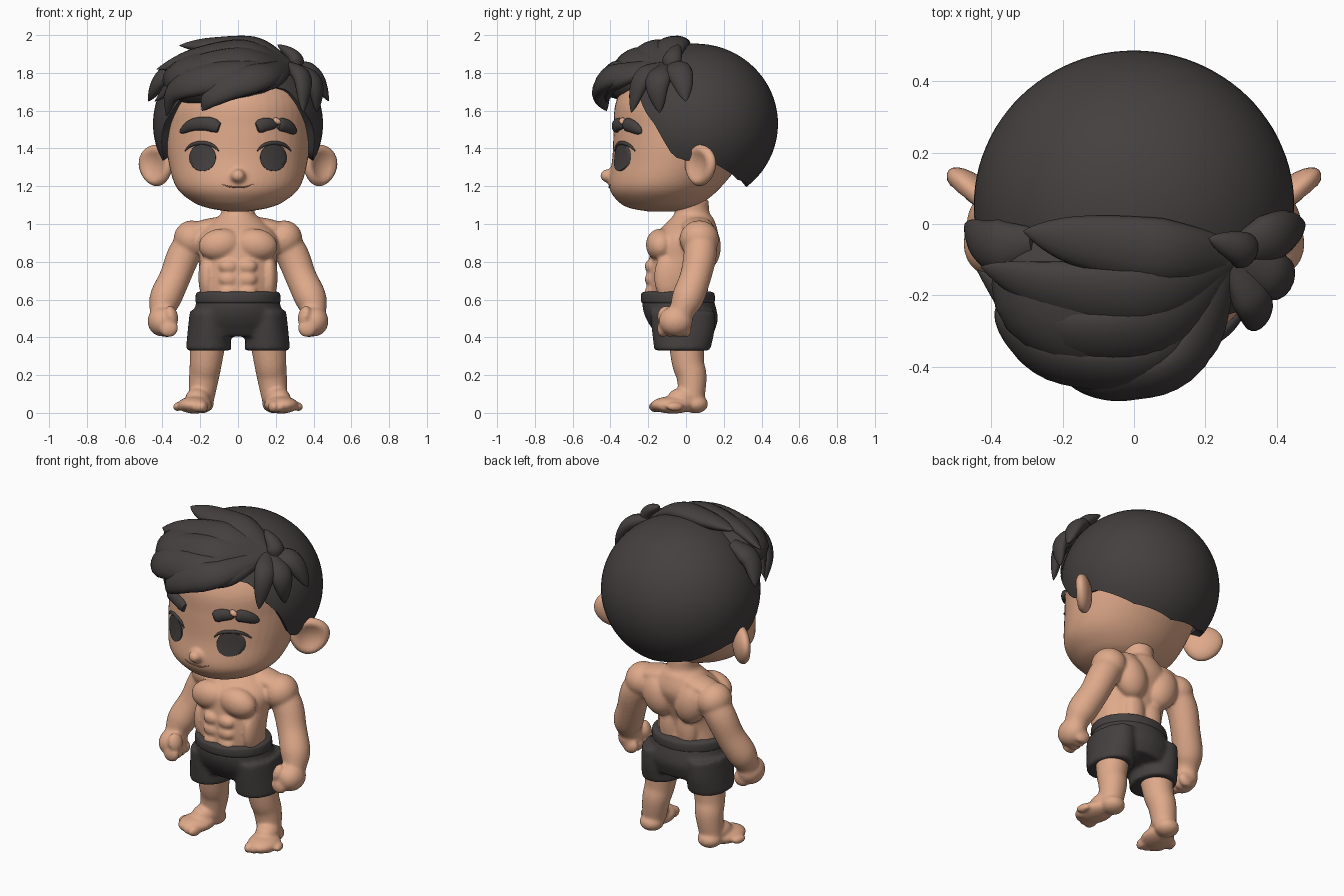
import bpy, bmesh, math
from math import sin, cos, pi, radians
from mathutils import Vector, Matrix
from mathutils.bvhtree import BVHTree

if "Cube" in bpy.data.objects:
    bpy.data.objects.remove(bpy.data.objects["Cube"])


def material(name, rgb):
    m = bpy.data.materials.new(name)
    m.use_nodes = True
    m.diffuse_color = (*rgb, 1)
    bsdf = m.node_tree.nodes["Principled BSDF"]
    bsdf.inputs["Base Color"].default_value = (*rgb, 1)
    bsdf.inputs["Roughness"].default_value = 0.7
    return m


SKIN = material("warm skin", (0.74, 0.4, 0.255))
DARK = material("charcoal", (0.058, 0.051, 0.05))
CREASE = material("lip brown", (0.36, 0.16, 0.1))
parts = []


def make(name, bm, mat, voxel=0, passes=4):
    """Turn a bmesh into an object, optionally melting its pieces together."""
    bmesh.ops.recalc_face_normals(bm, faces=bm.faces)
    me = bpy.data.meshes.new(name)
    bm.to_mesh(me)
    bm.free()
    me.materials.append(mat)
    ob = bpy.data.objects.new(name, me)
    bpy.context.collection.objects.link(ob)
    parts.append(ob)
    if voxel:
        blend = ob.modifiers.new("blend", 'REMESH')
        blend.mode, blend.voxel_size, blend.use_smooth_shade = 'VOXEL', voxel, True
        soften = ob.modifiers.new("soften", 'SMOOTH')
        soften.factor, soften.iterations = 0.5, passes


def curve(keys, n):
    """Smooth interpolation through tuples of any length."""
    k = [Vector(p) for p in keys]
    k = [2 * k[0] - k[1]] + k + [2 * k[-1] - k[-2]]
    out = []
    for i in range(n + 1):
        u = i / n * (len(k) - 3)
        j = min(int(u), len(k) - 4)
        t = u - j
        a, b, c, d = k[j:j + 4]
        out.append(0.5 * (2 * b + (c - a) * t + (2 * a - 5 * b + 4 * c - d) * t * t
                          + (3 * b - a - 3 * c + d) * t ** 3))
    return out


def circle(seg):
    return [(cos(2 * pi * i / seg), sin(2 * pi * i / seg)) for i in range(seg)]


def tube(bm, rings):
    rows = [[bm.verts.new(p) for p in ring] for ring in rings]
    n = len(rows[0])
    for a, b in zip(rows, rows[1:]):
        for i in range(n):
            bm.faces.new((a[i], a[(i + 1) % n], b[(i + 1) % n], b[i]))
    bm.faces.new(rows[0])
    bm.faces.new(rows[-1])


def loft(bm, keys, cx=0, n=48):
    """Stacked ovals: height, half width, front y, back y."""
    tube(bm, [[(cx + w * c, (f + b) / 2 + (b - f) / 2 * s, z) for c, s in circle(n)]
              for z, w, f, b in curve(keys, n)])


def ribbon(bm, pts, w, t, shape, n=24):
    """Sweep a flat oval whose thin axis points away from the head's middle."""
    path = curve(pts, n)
    rings = []
    for i, p in enumerate(path):
        tan = (path[min(i + 1, n)] - path[max(i - 1, 0)]).normalized()
        out = p - Vector((0, 0, 1.5))
        out = (out - tan * out.dot(tan)).normalized()
        side = tan.cross(out)
        f = max(shape(i / n), 0.02)
        rings.append([p + side * (w * f * c) + out * (t * f * s) for c, s in circle(16)])
    tube(bm, rings)


def limb(bm, keys, n=24):
    """Round limb: x, y, z, radius."""
    path = curve(keys, n)
    rings = []
    for i, p in enumerate(path):
        tan = (path[min(i + 1, n)] - path[max(i - 1, 0)]).to_3d()
        q = Vector((0, 0, -1)).rotation_difference(tan)
        rings.append([p.to_3d() + q @ Vector((p[3] * c, p[3] * s, 0)) for c, s in circle(20)])
    tube(bm, rings)


def blob(bm, loc, size, turn=0, tilt=0):
    m = (Matrix.Translation(loc) @ Matrix.Rotation(turn, 4, 'Z') @ Matrix.Rotation(tilt, 4, 'Y')
         @ Matrix.Diagonal((*size, 1)))
    return bmesh.ops.create_uvsphere(bm, u_segments=24, v_segments=16, radius=1, matrix=m)["verts"]


# Head and nose
bm = bmesh.new()
loft(bm, [(1.066, .05, -.2, -.06), (1.085, .16, -.3, .03), (1.12, .245, -.36, .1), (1.2, .33, -.408, .19),
          (1.35, .372, -.39, .31), (1.5, .388, -.383, .4), (1.65, .385, -.37, .41), (1.8, .3, -.28, .34),
          (1.88, .16, -.12, .22)])
face = BVHTree.FromBMesh(bm)
blob(bm, (0, -.41, 1.255), (.04, .046, .036))
make("head", bm, SKIN, .012)


def on_face(x, z, lift):
    p = face.ray_cast(Vector((x, -2, z)), Vector((0, 1, 0)))[0]
    return Vector((x, p.y - lift, z))


def face_line(name, mat, pts, w, t, lift, shape):
    b = bmesh.new()
    ribbon(b, [on_face(x, z, lift) for x, z in pts], w, t, shape)
    make(name, b, mat)


def slim(u):
    return sin(pi * (.1 + .8 * u))


def blunt(u):
    return min(1, .7 + 2 * u) * (1 - u ** 4) ** .6


# Eyes, upper lids and ears
for s, label in ((1, "left"), (-1, "right")):
    bm = bmesh.new()
    tube(bm, [[on_face(s * .188 + .072 * r * c, 1.352 + .073 * r * h, .008 if r < 1 else -.004) for c, h in circle(32)]
              for r in (.05, .4, .75, .97, 1)])
    make(label + "_eye", bm, DARK)
    arc = [radians(a) for a in range(20, 170, 28)]
    face_line(label + "_upper_lid", DARK, [(s * (.192 + .095 * cos(a)), 1.365 + .064 * sin(a)) for a in arc],
              .011, .009, .004, slim)

    bm = bmesh.new()
    for v in blob(bm, (0, 0, 0), (1, 1, 1)):
        if v.co.y < 0:  # hollow the front of the ear
            v.co.y += .9 * max(0, 1 - (v.co.x ** 2 + v.co.z ** 2) / .6)
        v.co.x *= 1 + .15 * v.co.z
    m = (Matrix.Translation((s * .433, .075, 1.31)) @ Matrix.Rotation(s * radians(41), 4, 'Z')
         @ Matrix.Rotation(s * .15, 4, 'Y') @ Matrix.Diagonal((s * .113, .048, .11, 1)))
    bmesh.ops.transform(bm, matrix=m, verts=bm.verts)
    make(label + "_ear", bm, SKIN)

# Eyebrows, the left one notched, and mouth
face_line("right_brow", DARK, [(-.1, 1.51), (-.16, 1.53), (-.24, 1.525), (-.31, 1.485)], .037, .024, .006, blunt)
face_line("left_brow_inner", DARK, [(.1, 1.51), (.15, 1.528), (.21, 1.525)], .036, .024, .006, blunt)
face_line("left_brow_outer", DARK, [(.213, 1.53), (.26, 1.518), (.31, 1.485)], .036, .024, .006, blunt)
bm = bmesh.new()
blob(bm, on_face(.205, 1.545, .014), (.024, .018, .016), 0, .5)
make("brow_notch", bm, SKIN)
face_line("mouth", CREASE, [(-.085, 1.21), (-.04, 1.197), (.03, 1.195), (.082, 1.212)], .004, .004, 0, slim)

# Hair cap: rings from crown to hairline, then back up as an inner wall
hairline = [(-90, 56), (-50, 65), (-38, 81), (-29, 91), (-17, 114), (-8, 117), (14, 119), (45, 134), (90, 142)]


def line_angle(a):
    for (a0, h0), (a1, h1) in zip(hairline, hairline[1:]):
        if a <= a1:
            return radians(h0 + (h1 - h0) * (a - a0) / (a1 - a0))
    return radians(hairline[-1][1])


rings = []
for u, r in [(max(k, .1) / 28, 1) for k in range(29)] + [(k / 28, .9) for k in range(28, 0, -3)]:
    ring = []
    for c, s in circle(96):
        p = u * line_angle(math.degrees(math.asin(max(-1, min(1, s)))))
        ring.append((.45 * r * sin(p) * c, .05 + .437 * r * sin(p) * s, 1.53 + .425 * r * cos(p)))
    rings.append(ring)
bm = bmesh.new()
tube(bm, rings)
make("hair_cap", bm, DARK)

bm = bmesh.new()
blob(bm, (-.08, -.17, 1.76), (.32, .25, .165))
make("fringe_base", bm, DARK)


def lock(name, width, *pts, root=(.27, -.09, 1.84)):
    b = bmesh.new()
    ribbon(b, [root, *pts], width, .025 + .3 * width, lambda u: min(1, .5 + 1.3 * u) * (1 - u ** 3) ** .8)
    make(name, b, DARK)


# Locks swept across the top, all from one parting
lock("top_lock", .1, (.1, -.08, 1.935), (-.14, -.05, 1.945), (-.31, -.02, 1.945))
lock("upper_sweep", .11, (.05, -.19, 1.91), (-.22, -.18, 1.88), (-.43, -.12, 1.82))
lock("middle_sweep", .11, (.05, -.29, 1.86), (-.25, -.29, 1.81), (-.44, -.13, 1.65))
lock("lower_sweep", .1, (.07, -.37, 1.8), (-.2, -.385, 1.76), (-.34, -.3, 1.7), (-.38, -.23, 1.57))
lock("front_fringe", .09, (.15, -.37, 1.79), (-.03, -.44, 1.735), (-.14, -.44, 1.67), (-.19, -.42, 1.6))
lock("brow_fringe", .05, (.2, -.33, 1.77), (.06, -.4, 1.72), (-.1, -.42, 1.645))

# Locks at the sides and the upright tuft
lock("right_side_lock", .08, (-.4, -.06, 1.77), (-.475, 0, 1.65), root=(-.28, -.05, 1.85))
lock("left_front_lock", .065, (.34, -.23, 1.77), (.345, -.29, 1.59))
lock("left_middle_lock", .075, (.4, -.15, 1.75), (.42, -.14, 1.59))
lock("left_back_lock", .075, (.4, -.03, 1.79), (.48, 0, 1.65))
lock("tuft", .055, (.3, -.07, 1.88), (.21, -.04, 1.95), root=(.31, -.09, 1.8))

# Body: torso, muscles, arms, fists, legs and feet blended together
bm = bmesh.new()
loft(bm, [(.55, .19, -.2, .12), (.7, .203, -.205, .1), (.82, .207, -.195, .13), (.93, .21, -.172, .17),
          (1.02, .13, -.09, .15), (1.06, .088, -.06, .125), (1.13, .09, -.06, .12)])
for s in (1, -1):
    # Chest, stomach, flank, back and shoulder muscles
    blob(bm, (s * .095, -.135, .89), (.115, .078, .085), 0, s * .15)
    for k in range(3):
        blob(bm, (s * .05, -.185, .64 + .068 * k), (.052, .034, .038))
    blob(bm, (s * .165, -.09, .72), (.045, .08, .13))
    blob(bm, (s * .11, .1, .88), (.1, .085, .13), 0, s * .3)
    blob(bm, (s * .06, .075, .7), (.065, .045, .14))
    blob(bm, (s * .15, .06, .985), (.14, .085, .045), 0, s * .2)
    blob(bm, (s * .242, .07, .92), (.098, .105, .1), 0, s * .6)
    # Arm and fist
    limb(bm, [(s * .21, .075, .95, .085), (s * .285, .075, .84, .088), (s * .333, .05, .72, .083),
              (s * .383, .01, .61, .085), (s * .4, -.02, .54, .068), (s * .4, -.04, .47, .06)])
    blob(bm, (s * .405, -.055, .485), (.074, .09, .08))
    for i in range(4):
        blob(bm, (s * (.365 + .004 * i), -.125 + .042 * i, .445), (.05, .028, .045), 0, s * .4)
    blob(bm, (s * .35, -.11, .515), (.03, .045, .055), s * .4, s * .3)
    # Leg, heel, instep and toes turned outward
    limb(bm, [(s * .155, 0, .42, .1), (s * .17, .01, .27, .086), (s * .18, .03, .19, .08), (s * .195, .03, .07, .068)])
    blob(bm, (s * .197, .05, .047), (.07, .068, .05))
    blob(bm, (s * .228, -.07, .042), (.09, .12, .046), s * .25)
    blob(bm, (s * .21, -.01, .08), (.066, .09, .055), s * .25)
    for i in range(5):
        blob(bm, (s * (.185 + .034 * i), -.155 + .006 * i * i, .032), (.025 - .001 * i, .045, .032 - .002 * i), s * .25)
make("body", bm, SKIN, .0085, 10)

# Shorts and waistband
bm = bmesh.new()
loft(bm, [(.63, .21, -.225, .135), (.56, .228, -.23, .158), (.49, .242, -.207, .168), (.405, .225, -.15, .14)])
for s in (1, -1):
    loft(bm, [(.54, .1, -.19, .155), (.43, .112, -.18, .15), (.33, .121, -.168, .128)], cx=s * .155)
make("shorts", bm, DARK, .012, 7)
bm = bmesh.new()
loft(bm, [(.575, .212, -.22, .14), (.59, .225, -.237, .152), (.63, .222, -.237, .15), (.643, .205, -.218, .13)])
make("waistband", bm, DARK)

# Smooth shading with crisp edges kept
bpy.ops.object.select_all(action='DESELECT')
for ob in parts:
    ob.select_set(True)
bpy.context.view_layer.objects.active = parts[0]
bpy.ops.object.shade_smooth_by_angle(angle=radians(50))
